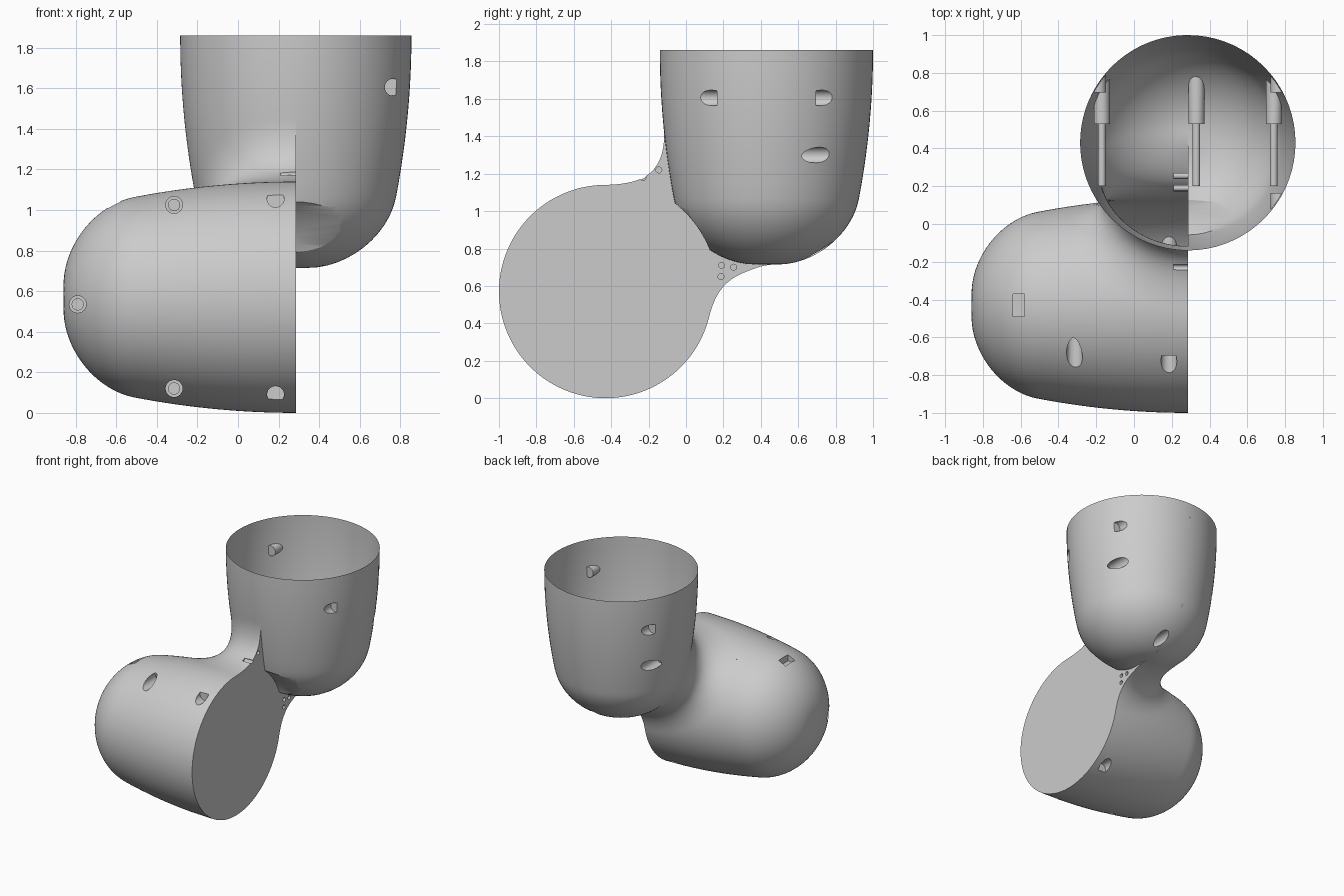
import bpy, bmesh, math
from mathutils import Vector, Matrix

if "Cube" in bpy.data.objects:
    bpy.data.objects.remove(bpy.data.objects["Cube"])

AX, AY, TOP = 0.285, 0.43, 1.86      # upright cup axis and rim
BY, BZ, FACE = -0.43, 0.57, 0.285    # lying cup axis and flat face
R, L, RND, TAPER, BLEND = 0.57, 1.145, 0.35, 0.12, 0.36


def add_object(name, bm):
    bmesh.ops.recalc_face_normals(bm, faces=bm.faces[:])
    me = bpy.data.meshes.new(name)
    bm.to_mesh(me)
    bm.free()
    ob = bpy.data.objects.new(name, me)
    bpy.context.collection.objects.link(ob)
    return ob


def bake(ob):
    dg = bpy.context.evaluated_depsgraph_get()
    me = bpy.data.meshes.new_from_object(ob.evaluated_get(dg))
    ob.modifiers.clear()
    ob.data = me


def boolean(ob, tool, op):
    m = ob.modifiers.new("bool", 'BOOLEAN')
    m.operation, m.solver, m.object = op, 'EXACT', tool
    m.use_self = False
    bake(ob)
    bpy.data.objects.remove(tool)


def rod(bm, p, q, r, seg=24):
    p, q = Vector(p), Vector(q)
    d = q - p
    mat = Matrix.Translation((p + q) / 2) @ d.to_track_quat('Z', 'Y').to_matrix().to_4x4()
    bmesh.ops.create_cone(bm, cap_ends=True, segments=seg, radius1=r, radius2=r,
                          depth=d.length, matrix=mat)


def clip(bm, co, no):
    res = bmesh.ops.bisect_plane(bm, geom=bm.verts[:] + bm.edges[:] + bm.faces[:],
                                 plane_co=co, plane_no=no, clear_outer=True)
    edges = [e for e in res['geom_cut'] if isinstance(e, bmesh.types.BMEdge)]
    bmesh.ops.holes_fill(bm, edges=edges, sides=0)


# Distance fields of the tapered round-ended cups and their filleted union
def cup(r, t):
    a = r + TAPER * max(t, 0) ** 2 - (R - RND)
    b = t - (L - RND)
    d = min(max(a, b), 0) + math.hypot(max(a, 0), max(b, 0)) - RND
    return max(d, -t - 0.25)


def field(x, y, z):
    a = cup(math.hypot(x - AX, y - AY), TOP - z)
    b = cup(math.hypot(y - BY, z - BZ), FACE - x)
    return max(BLEND, min(a, b)) - math.hypot(max(BLEND - a, 0), max(BLEND - b, 0)) \
        if min(a, b) > -BLEND and max(a, b) < BLEND else min(a, b)


def project(bm):
    h = 1e-4
    for v in bm.verts:
        for _ in range(2):
            x, y, z = v.co
            f = field(x, y, z)
            g = Vector((field(x + h, y, z) - f, field(x, y + h, z) - f,
                        field(x, y, z + h) - f)) / h
            if g.length_squared > 0.01:
                s = g * (f / g.length_squared)
                if s.length > 0.1:
                    s *= 0.1 / s.length
                v.co -= s


# Blended elbow casting: rough union, remeshed and pulled onto the field
bm = bmesh.new()
rod(bm, (AX, AY, 0.76), (AX, AY, 2.11), 0.53, 48)
rod(bm, (-0.81, BY, BZ), (0.535, BY, BZ), 0.53, 48)
body = add_object("elbow_housing", bm)
m = body.modifiers.new("remesh", 'REMESH')
m.mode, m.voxel_size = 'VOXEL', 0.027
bake(body)
bm = bmesh.new()
bm.from_mesh(body.data)
for _ in range(4):
    bmesh.ops.smooth_vert(bm, verts=bm.verts[:], factor=0.5,
                          use_axis_x=True, use_axis_y=True, use_axis_z=True)
    project(bm)
clip(bm, (0, 0, TOP), (0, 0, 1))
clip(bm, (FACE, 0, 0), (1, 0, 0))
bmesh.ops.recalc_face_normals(bm, faces=bm.faces[:])
bm.to_mesh(body.data)
bm.free()

# Other half of the upright cup, without the fillet
prof = [(0, 0)] + [(R - TAPER * t * t, t) for t in [i * 0.0795 for i in range(11)]]
for i in range(1, 13):
    a = i / 12 * math.pi / 2
    t = L - RND + RND * math.sin(a)
    prof.append((max(R - RND + RND * math.cos(a) - TAPER * t * t, 0), t))
prof.append((0, L))
bm = bmesh.new()
vs = [bm.verts.new((AX + r, AY, TOP - t)) for r, t in prof]
es = [bm.edges.new(p) for p in zip(vs, vs[1:])]
bmesh.ops.spin(bm, geom=vs + es, cent=(AX, AY, 0), axis=(0, 0, 1),
               angle=math.tau, steps=72, use_duplicate=False)
bmesh.ops.remove_doubles(bm, verts=bm.verts[:], dist=1e-5)
clip(bm, (FACE - 0.006, 0, 0), (-1, 0, 0))
half = add_object("cup_half", bm)

# Clearance groove around the flat-faced cup
bm = bmesh.new()
rod(bm, (0.2, BY, BZ), (1.1, BY, BZ), 0.6, 96)
boolean(half, add_object("clearance_cutter", bm), 'DIFFERENCE')
boolean(body, half, 'UNION')

# Screw pockets, shallow plug seats, web holes and the top notch
pockets = [(-0.17, 1.3, 1), (0.74, 1.3, 1), (0.33, 0.79, 1),
           (-0.315, 1.025, -1), (-0.315, 0.12, -1), (-0.79, 0.535, -1)]
wide, narrow = bmesh.new(), bmesh.new()
for x, z, s in pockets:
    rod(wide, (x, s * 0.53, z), (x, s * 1.1, z), 0.042)
    rod(narrow, (x, s * 0.2, z), (x, s * 0.55, z), 0.02, 16)
for x, z, yc in [(-0.19, 1.605, AY), (0.765, 1.605, AY), (0.185, 1.055, BY), (0.185, 0.09, BY)]:
    for s in (-1, 1):
        if yc == BY and s == 1 and z > 1:
            continue
        if x < 0 and s == -1:
            continue
        rod(wide, (x, yc + s * 0.265, z), (x, yc + s * 0.5, z), 0.042)
for y, z in [(-0.15, 1.3), (-0.145, 1.22), (-0.23, 1.18), (0.19, 0.71), (0.255, 0.7), (0.187, 0.65)]:
    rod(narrow, (0.21, y, z), (0.35, y, z), 0.016, 16)
bmesh.ops.create_cube(wide, size=1, matrix=Matrix.Translation((-0.61, BY, 1.05))
                      @ Matrix.Diagonal((0.06, 0.12, 0.12, 1)))
boolean(body, add_object("pocket_cutter", wide), 'DIFFERENCE')
boolean(body, add_object("hole_cutter", narrow), 'DIFFERENCE')

# Open the rim of the upright cup
bm = bmesh.new()
bm.from_mesh(body.data)
lid = [f for f in bm.faces if all(v.co.z > TOP - 0.002 for v in f.verts)]
bmesh.ops.delete(bm, geom=lid, context='FACES')
bm.to_mesh(body.data)
bm.free()

# Screws seated in the pockets
bm = bmesh.new()
for x, z, s in pockets:
    rod(bm, (x, s * 0.53, z), (x, s * 0.57, z), 0.03, 20)
    rod(bm, (x, s * 0.21, z), (x, s * 0.54, z), 0.015, 12)
screws = add_object("screws", bm)

for ob in (body, screws):
    bpy.ops.object.select_all(action='DESELECT')
    ob.select_set(True)
    bpy.context.view_layer.objects.active = ob
    bpy.ops.object.shade_smooth_by_angle(angle=math.radians(30))
